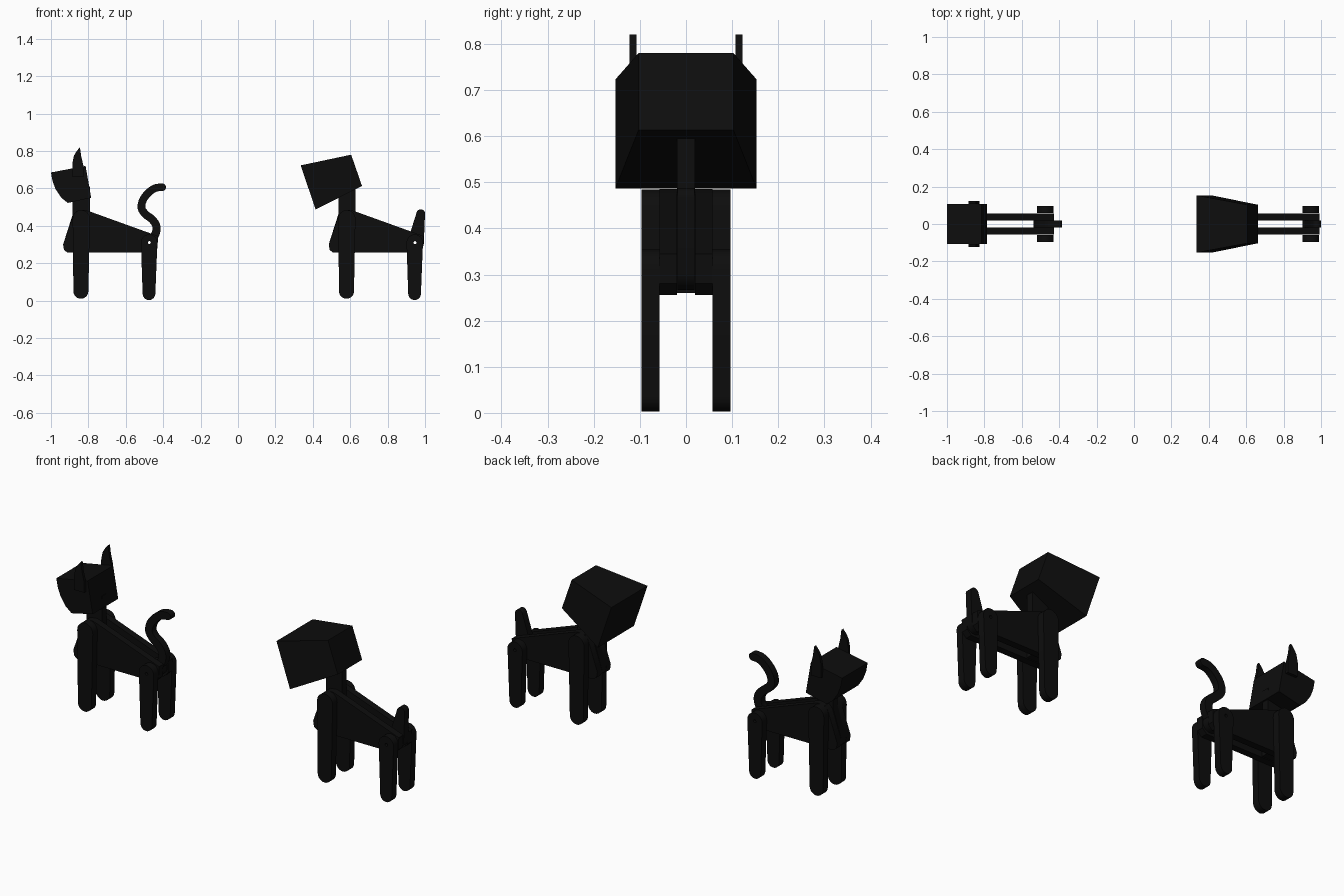
import bpy, bmesh, math
from mathutils import Vector

if "Cube" in bpy.data.objects:
    bpy.data.objects.remove(bpy.data.objects["Cube"])

black = bpy.data.materials.new("black_paint")
black.diffuse_color = (0.004, 0.004, 0.004, 1)
black.use_nodes = True
black.node_tree.nodes["Principled BSDF"].inputs["Base Color"].default_value = black.diffuse_color


def finish(name, verts, faces):
    """Create a mesh object with clean normals and smooth curved edges."""
    me = bpy.data.meshes.new(name)
    me.from_pydata(verts, [], faces)
    bm = bmesh.new()
    bm.from_mesh(me)
    bmesh.ops.recalc_face_normals(bm, faces=bm.faces)
    bm.to_mesh(me)
    bm.free()
    ob = bpy.data.objects.new(name, me)
    bpy.context.collection.objects.link(ob)
    me.materials.append(black)
    bpy.ops.object.select_all(action='DESELECT')
    ob.select_set(True)
    bpy.context.view_layer.objects.active = ob
    bpy.ops.object.shade_smooth_by_angle(angle=math.radians(30))
    return ob


def plate(name, outline, y0, y1):
    """Extrude an x-z outline from y0 to y1."""
    n = len(outline)
    verts = [(x, y, z) for y in (y0, y1) for x, z in outline]
    faces = [tuple(range(n)), tuple(range(2 * n - 1, n - 1, -1))]
    faces += [(i, (i + 1) % n, n + (i + 1) % n, n + i) for i in range(n)]
    return finish(name, verts, faces)


def capsule(a, ra, b, rb, seg=12):
    """Outline with round ends around a and b."""
    ang = math.atan2(b[1] - a[1], b[0] - a[0])
    out = []
    for (cx, cz), r, start in ((b, rb, ang - math.pi / 2), (a, ra, ang + math.pi / 2)):
        for i in range(seg + 1):
            t = start + math.pi * i / seg
            out.append((cx + r * math.cos(t), cz + r * math.sin(t)))
    return out


def ribbon(points, r0, r1, sub=4):
    """Outline of a smooth band along a path, with a round tip."""
    p = [Vector(q) for q in points]
    p = [2 * p[0] - p[1]] + p + [2 * p[-1] - p[-2]]
    path = []
    for i in range(1, len(p) - 2):
        for k in range(sub):
            t = k / sub
            path.append(0.5 * (2 * p[i] + (p[i + 1] - p[i - 1]) * t
                        + (2 * p[i - 1] - 5 * p[i] + 4 * p[i + 1] - p[i + 2]) * t * t
                        + (3 * p[i] - p[i - 1] - 3 * p[i + 1] + p[i + 2]) * t ** 3))
    path.append(p[-2])
    left, right = [], []
    for i, c in enumerate(path):
        d = (path[min(i + 1, len(path) - 1)] - path[max(i - 1, 0)]).normalized()
        r = r0 + (r1 - r0) * i / (len(path) - 1)
        n = Vector((-d.y, d.x)) * r
        left.append(c + n)
        right.append(c - n)
    a = math.atan2(d.y, d.x)
    tip = [path[-1] + r1 * Vector((math.cos(a - t), math.sin(a - t)))
           for t in [math.pi * (k / 8 - 0.5) for k in range(1, 8)]]
    return [tuple(v) for v in left + tip + right[::-1]]


def drill(objs, x, z):
    """Pin hole through the hip."""
    bpy.ops.mesh.primitive_cylinder_add(vertices=12, radius=0.008, depth=0.5,
                                        location=(x, 0, z), rotation=(math.pi / 2, 0, 0))
    cutter = bpy.context.object
    cutter.name = "hole_cutter"
    cutter.hide_render = True
    for ob in objs:
        mod = ob.modifiers.new("pin_hole", 'BOOLEAN')
        mod.operation, mod.object, mod.solver = 'DIFFERENCE', cutter, 'EXACT'
        bpy.context.view_layer.objects.active = ob
        bpy.ops.object.modifier_apply(modifier=mod.name)
    bpy.data.objects.remove(cutter)


def animal(kind, ox, tail_outlines):
    """Body, neck, legs and tail; ox is the x of the front leg."""
    sh = lambda pts: [(x + ox, z) for x, z in pts]
    drilled = []
    side = [(-0.095, 0.30), (-0.09, 0.27), (-0.07, 0.256), (0.385, 0.256), (0.41, 0.28),
            (0.412, 0.345), (0.06, 0.472), (0.02, 0.485), (-0.02, 0.48), (-0.04, 0.46)]
    for s, label in ((-1, "front"), (1, "back")):
        body = plate(f"{kind}_body_{label}", sh(side), s * 0.02, s * 0.057)
        plate(f"{kind}_foreleg_{label}",
              sh(capsule((0, 0.05), 0.04, (0.002, 0.438), 0.046)), s * 0.0575, s * 0.097)
        hind = plate(f"{kind}_hindleg_{label}",
                     sh(capsule((0.364, 0.037), 0.034, (0.365, 0.31), 0.044)), s * 0.0575, s * 0.097)
        drilled += [body, hind]
    # neck with chest
    neck = [(-0.095, 0.30), (-0.09, 0.275), (-0.07, 0.26), (0.05, 0.26), (0.048, 0.61),
            (-0.044, 0.61), (-0.044, 0.46)]
    plate(f"{kind}_neck", sh(neck), -0.0195, 0.0195)
    # tail and its hip disc
    hip = sh(capsule((0.364, 0.31), 0.042, (0.366, 0.31), 0.042))
    for name, outline in [("tail_hip", hip)] + tail_outlines:
        drilled.append(plate(f"{kind}_{name}", outline, -0.0185, 0.0185))
    drill(drilled, ox + 0.366, 0.31)


# curly tail and cat body
curl = ribbon([(-0.462, 0.325), (-0.44, 0.36), (-0.437, 0.40), (-0.46, 0.435), (-0.493, 0.46),
               (-0.516, 0.495), (-0.507, 0.54), (-0.475, 0.58), (-0.44, 0.602), (-0.405, 0.606)],
              0.022, 0.02)
animal("cat", -0.84, [("tail", curl)])

# cat head
plate("cat_head", [(-1.0, 0.685), (-0.815, 0.72), (-0.785, 0.55), (-0.91, 0.522),
                   (-0.945, 0.55), (-0.975, 0.595), (-0.992, 0.64)], -0.108, 0.108)
# cat ears
ear = [(-0.885, 0.66), (-0.886, 0.73), (-0.877, 0.775), (-0.862, 0.80), (-0.845, 0.82),
       (-0.838, 0.77), (-0.826, 0.72), (-0.825, 0.66)]
for s, label in ((-1, "front"), (1, "back")):
    plate(f"cat_ear_{label}", ear, s * 0.1075, s * 0.123)

# dog body and short tail
animal("dog", 0.58, [("tail", capsule((0.95, 0.31), 0.044, (0.977, 0.465), 0.023))])

# dog head: block widening towards the muzzle
corners = [(0.335, 0.153, 0.723), (0.605, 0.103, 0.78), (0.663, 0.103, 0.613), (0.415, 0.153, 0.487)]
finish("dog_head", [(x, s * w, z) for s in (-1, 1) for x, w, z in corners],
       [(0, 1, 2, 3), (7, 6, 5, 4)] + [(i, (i + 1) % 4, 4 + (i + 1) % 4, 4 + i) for i in range(4)])
